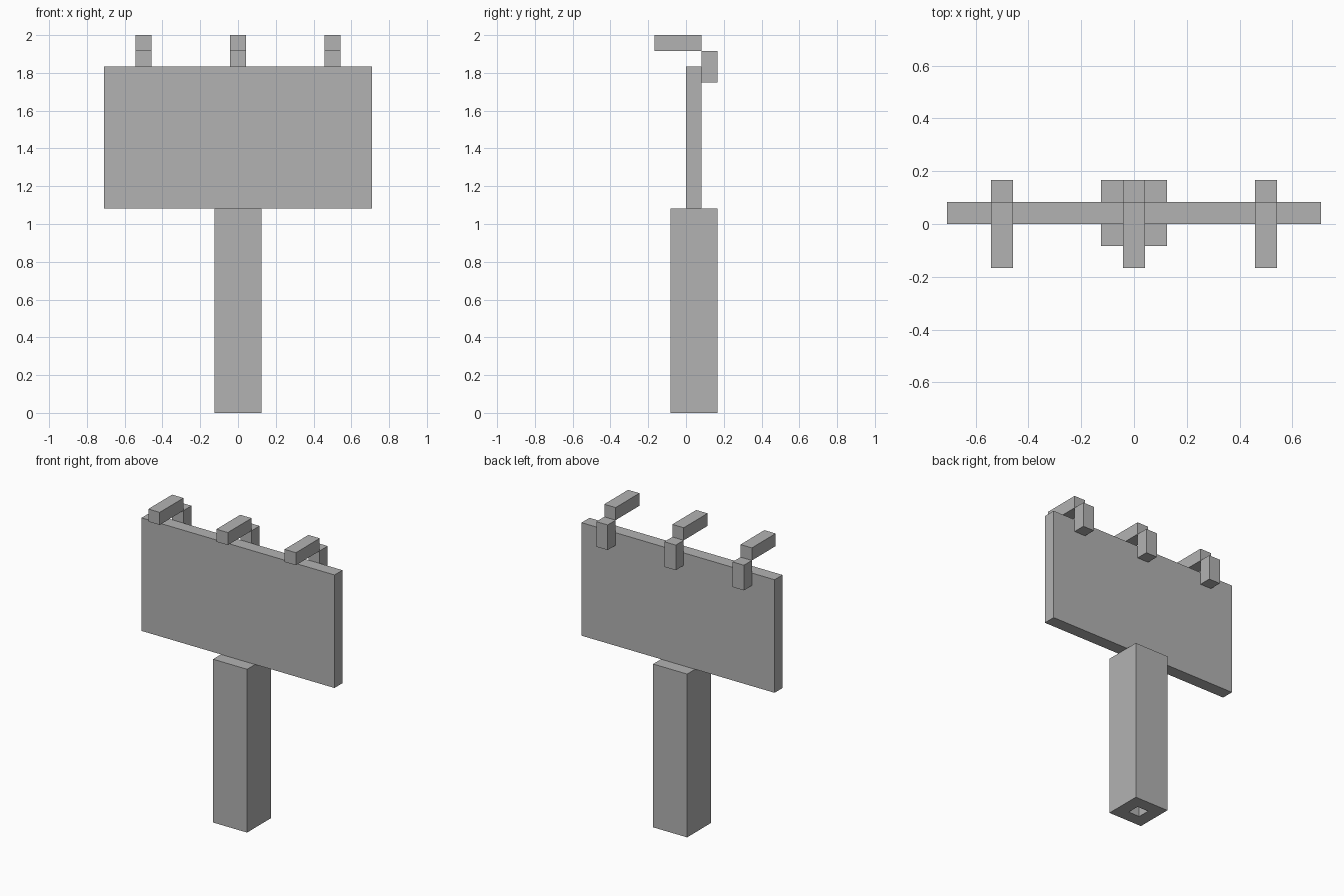
import bpy
import bmesh

cube = bpy.data.objects.get("Cube")
if cube:
    bpy.data.objects.remove(cube, do_unlink=True)

U = 1 / 12  # block unit: every part is a whole number of blocks

# Single flat grey
grey = bpy.data.materials.new("plain grey")
grey.use_nodes = True
colour = (0.45, 0.45, 0.45, 1)
grey.diffuse_color = colour
grey.node_tree.nodes["Principled BSDF"].inputs["Base Color"].default_value = colour


def add_object(name, bm):
    bmesh.ops.recalc_face_normals(bm, faces=bm.faces)
    mesh = bpy.data.meshes.new(name)
    bm.to_mesh(mesh)
    bm.free()
    mesh.materials.append(grey)
    obj = bpy.data.objects.new(name, mesh)
    bpy.context.collection.objects.link(obj)
    return obj


def box(name, low, high):
    """Box between two corners given in block units."""
    bm = bmesh.new()
    bmesh.ops.create_cube(bm, size=1)
    for v in bm.verts:
        v.co = [(h if c > 0 else l) * U for c, l, h in zip(v.co, low, high)]
    return add_object(name, bm)


def square_tube(name, centre_y, outer, inner, height):
    """Upright square tube, open at both ends."""
    bm = bmesh.new()
    rings = []
    for half, z in ((outer, 0), (outer, height), (inner, height), (inner, 0)):
        rings.append([bm.verts.new((sx * half * U, (centre_y + sy * half) * U, z * U))
                      for sx, sy in ((-1, -1), (1, -1), (1, 1), (-1, 1))])
    for i, ring in enumerate(rings):
        following = rings[(i + 1) % 4]
        for j in range(4):
            k = (j + 1) % 4
            bm.faces.new((ring[j], ring[k], following[k], following[j]))
    return add_object(name, bm)


# Hollow post and the sign board standing on it
square_tube("post", 0.5, 1.5, 0.5, 13)
box("sign_board", (-8.5, 0, 13), (8.5, 1, 22))

# Three lamps: a bracket on the back of the board, an arm reaching forward
for side, x in (("right", -6), ("middle", 0), ("left", 6)):
    box(side + "_lamp_bracket", (x - 0.5, 1, 21), (x + 0.5, 2, 23))
    box(side + "_lamp_arm", (x - 0.5, -2, 23), (x + 0.5, 1, 24))
